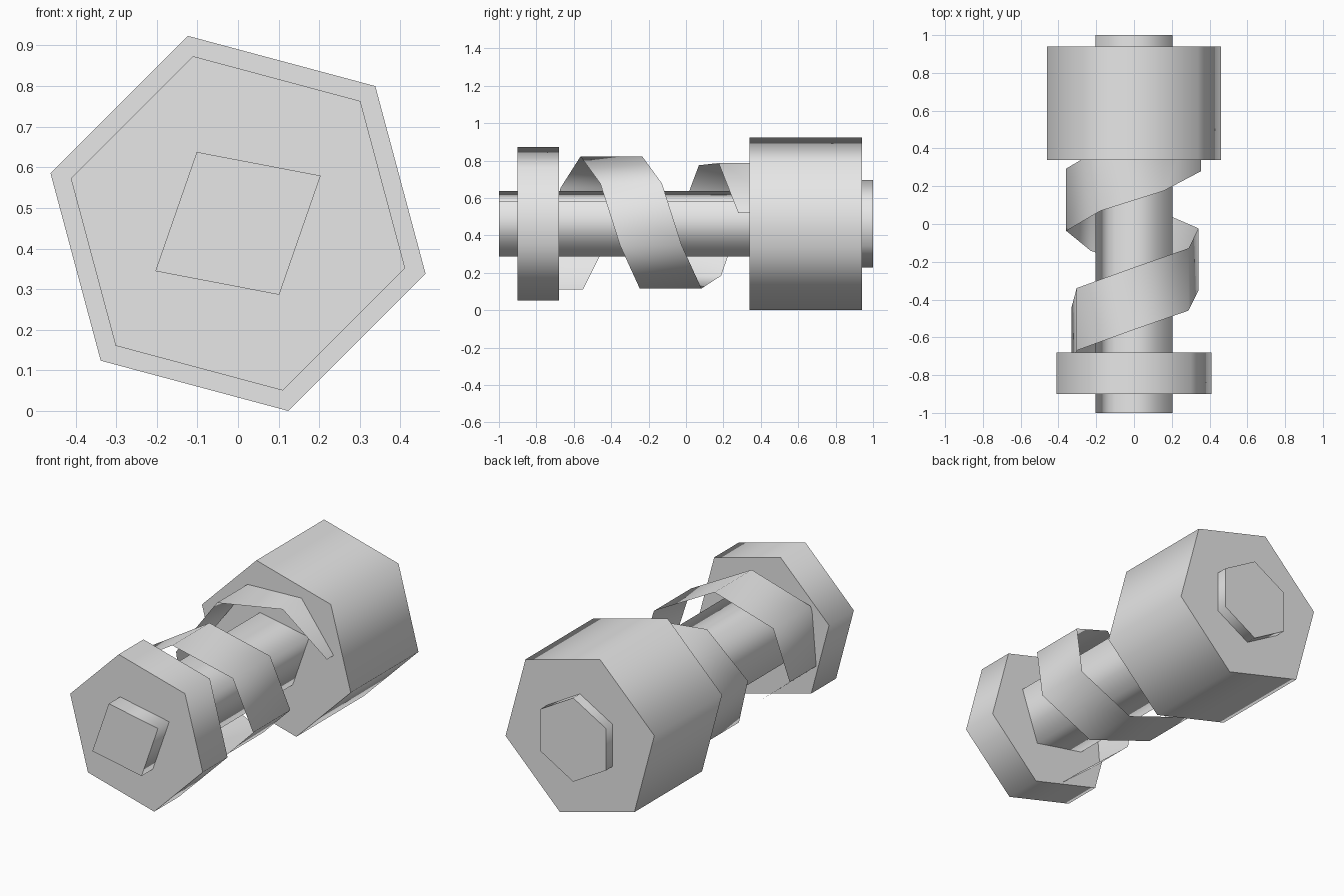
import bpy
import bmesh
from math import cos, sin, radians

cube = bpy.data.objects.get("Cube")
if cube:
    bpy.data.objects.remove(cube, do_unlink=True)

AXIS_Z = 0.462

grey = bpy.data.materials.new("light_grey")
grey.use_nodes = True
grey.diffuse_color = (0.8, 0.8, 0.8, 1)
grey.node_tree.nodes["Principled BSDF"].inputs["Base Color"].default_value = (0.8, 0.8, 0.8, 1)


def polar(radius, degrees, y):
    a = radians(degrees)
    return (radius * cos(a), y, AXIS_Z + radius * sin(a))


def finish(name, bm):
    mesh = bpy.data.meshes.new(name)
    bm.to_mesh(mesh)
    bm.free()
    mesh.materials.append(grey)
    obj = bpy.data.objects.new(name, mesh)
    bpy.context.collection.objects.link(obj)
    return obj


def prism(name, corners, y0, y1):
    """Bar along y with smooth sides and crisp flat end caps."""
    bm = bmesh.new()
    front = [bm.verts.new(polar(r, a, y0)) for r, a in corners]
    back = [bm.verts.new(polar(r, a, y1)) for r, a in corners]
    n = len(corners)
    for i in range(n):
        j = (i + 1) % n
        bm.faces.new((front[i], front[j], back[j], back[i])).smooth = True
    for cap in (bm.faces.new(front), bm.faces.new(back)):
        for edge in cap.edges:
            edge.smooth = False
    bmesh.ops.recalc_face_normals(bm, faces=bm.faces)
    return finish(name, bm)


def hexagon(radius, start):
    return [(radius, start + 60 * i) for i in range(6)]


# Collars and end stub
prism("front_collar", hexagon(0.426, -15), -0.9, -0.68)
prism("rear_drum", hexagon(0.478, -15), 0.34, 0.94)
prism("rear_stub", hexagon(0.235, 30), 0.9, 1.0)

# Four-sided core shaft
prism("shaft", [(0.235, 30), (0.203, 120), (0.235, 210), (0.203, 300)], -1.0, 0.9)

# Thin spiral ribbon wound around the shaft
STEP = 720 / 13
bm = bmesh.new()
previous = None
for i in range(12):
    angle = 9 + STEP * (11 - i)
    y = 0.28 - 0.1055 * (11 - i)
    pair = [bm.verts.new(polar(0.36, angle, y + w)) for w in (0, 0.33)]
    if previous:
        bm.faces.new((previous[0], pair[0], pair[1], previous[1])).smooth = True
    previous = pair
bm.normal_update()
# Ribbon faces point away from the axis
first = bm.faces[:][0]
centre = first.calc_center_median()
if first.normal.x * centre.x + first.normal.z * (centre.z - AXIS_Z) < 0:
    bmesh.ops.reverse_faces(bm, faces=bm.faces[:])
finish("spiral_ribbon", bm)
